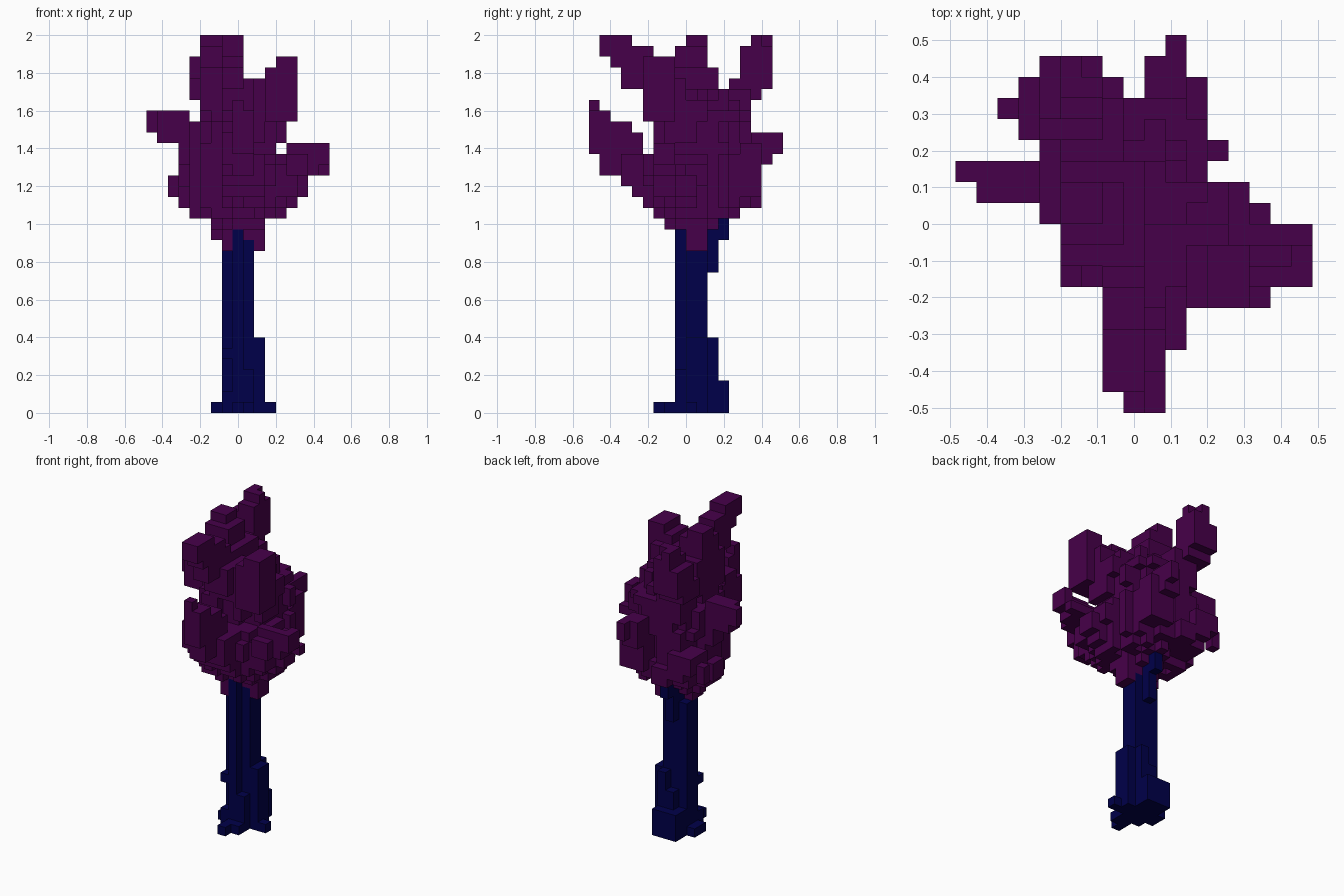
import bpy
import bmesh
import random
from mathutils import Vector

random.seed(4)
UNIT = 2 / 35                      # edge of one block
ORIGIN = Vector((-8.5, -9, 0))     # grid corner, in blocks

cube = bpy.data.objects.get("Cube")
if cube:
    bpy.data.objects.remove(cube, do_unlink=True)


def make_material(name, colour):
    mat = bpy.data.materials.new(name)
    mat.use_nodes = True
    mat.diffuse_color = (*colour, 1)
    shader = mat.node_tree.nodes["Principled BSDF"]
    shader.inputs["Base Color"].default_value = (*colour, 1)
    shader.inputs["Roughness"].default_value = 0.9
    return mat


def fill(boxes):
    """Grid cells inside boxes given as x range, y range, z range."""
    return {(x, y, z)
            for x0, x1, y0, y1, z0, z1 in boxes
            for x in range(x0, x1)
            for y in range(y0, y1)
            for z in range(z0, z1)}


def neighbours(cell):
    for axis in range(3):
        for step in (-1, 1):
            near = list(cell)
            near[axis] += step
            yield axis, step, tuple(near)


def ellipse_layer(z, x0, x1, y0, y1):
    """One flat rounded layer of cells."""
    cx, cy = (x0 + x1) / 2, (y0 + y1) / 2
    rx, ry = (x1 - x0) / 2, (y1 - y0) / 2
    return {(x, y, z)
            for x in range(x0, x1)
            for y in range(y0, y1)
            if ((x + 0.5 - cx) / rx) ** 2 + ((y + 0.5 - cy) / ry) ** 2 <= 1}


def build_blocks(name, cells, material):
    """Outer skin of a set of cells as one flat shaded mesh."""
    bm = bmesh.new()
    verts = {}

    def vert(corner):
        key = tuple(corner)
        if key not in verts:
            verts[key] = bm.verts.new((Vector(key) + ORIGIN) * UNIT)
        return verts[key]

    for cell in sorted(cells):
        for axis, step, near in neighbours(cell):
            if near in cells:
                continue
            u, v = (axis + 1) % 3, (axis + 2) % 3
            ring = []
            for du, dv in ((0, 0), (1, 0), (1, 1), (0, 1)):
                corner = list(cell)
                corner[axis] += step > 0
                corner[u] += du
                corner[v] += dv
                ring.append(vert(corner))
            bm.faces.new(ring if step > 0 else ring[::-1])
    mesh = bpy.data.meshes.new(name)
    bm.to_mesh(mesh)
    bm.free()
    mesh.materials.append(material)
    obj = bpy.data.objects.new(name, mesh)
    bpy.context.collection.objects.link(obj)
    return obj


# Trunk: shaft, thick base, roots and the fork under the crown
shaft = [(7, 8, 9, 11, 0, 15), (8, 9, 8, 11, 0, 17), (9, 10, 9, 11, 0, 16)]
base = [(9, 10, 9, 12, 0, 7), (10, 11, 9, 11, 0, 7), (7, 8, 8, 9, 5, 6),
        (7, 8, 8, 9, 0, 2), (9, 10, 8, 9, 0, 4), (8, 9, 11, 12, 0, 5)]
roots = [(7, 10, 11, 13, 0, 3), (6, 7, 9, 11, 0, 1), (11, 12, 9, 10, 0, 1),
         (8, 9, 6, 8, 0, 1), (9, 10, 7, 8, 0, 1)]
fork = [(8, 9, 11, 12, 13, 18), (8, 9, 12, 13, 16, 18)]
trunk = fill(shaft + base + roots + fork)

# Crown core: rounded layers from bottom to top
layers = [(6, 11, 9, 11), (6, 11, 7, 12), (4, 13, 6, 14), (3, 14, 5, 15),
          (3, 14, 4, 15), (3, 14, 4, 15), (3, 14, 4, 15), (3, 13, 5, 15),
          (3, 12, 6, 15), (4, 13, 6, 15), (4, 13, 6, 15), (5, 13, 6, 15),
          (5, 13, 6, 14), (6, 12, 6, 13)]
core = set()
for row, bounds in enumerate(layers):
    core |= ellipse_layer(row + 16, *bounds)

# Ragged leaves: drop short upright strips from the outside of the core
outer = [c for c in sorted(core)
         if any(near not in core for _, _, near in neighbours(c))]
strips = sorted({(x, y, z // 3) for x, y, z in outer})
dropped = {strip for strip in strips if random.random() < 0.25}
core -= {(x, y, z) for x, y, z in outer if (x, y, z // 3) in dropped}

# Branches of leaves
hanging_tufts = [(7, 8, 8, 10, 15, 18), (10, 11, 9, 11, 15, 18)]
back_branch = [(4, 7, 15, 17, 30, 33), (5, 7, 15, 17, 33, 34),
               (5, 7, 15, 16, 34, 35), (5, 6, 16, 17, 34, 35),
               (4, 7, 14, 16, 29, 33), (5, 7, 14, 15, 33, 34),
               (4, 7, 13, 15, 29, 31), (5, 8, 12, 15, 26, 30)]
front_branch = [(7, 9, 1, 4, 33, 35), (7, 9, 2, 6, 32, 34),
                (7, 9, 3, 7, 30, 33), (7, 10, 5, 9, 28, 31)]
middle_branch = [(5, 7, 9, 11, 31, 35), (5, 8, 8, 11, 30, 34),
                 (5, 9, 7, 12, 28, 32)]
left_tip = [(12, 14, 5, 8, 28, 33), (11, 14, 5, 8, 27, 32),
            (9, 13, 6, 9, 27, 31), (12, 13, 7, 10, 25, 29)]
low_front_branch = [(8, 10, 0, 1, 24, 28), (8, 9, 0, 1, 28, 29),
                    (8, 10, 1, 2, 22, 28), (7, 10, 2, 4, 22, 27),
                    (7, 8, 1, 2, 23, 26), (7, 10, 2, 5, 22, 26),
                    (7, 11, 3, 6, 21, 24)]
right_branch = [(0, 4, 11, 12, 26, 28), (1, 4, 10, 12, 25, 28),
                (3, 6, 10, 12, 23, 27)]
left_branch = [(13, 17, 6, 7, 23, 25), (16, 17, 7, 8, 23, 25),
               (13, 16, 6, 8, 22, 24), (13, 17, 8, 9, 22, 23),
               (13, 15, 5, 6, 22, 24), (12, 15, 8, 10, 20, 22),
               (12, 14, 6, 10, 20, 23)]
back_lobes = [(10, 11, 16, 18, 24, 26), (9, 11, 15, 17, 23, 26),
              (9, 12, 14, 16, 20, 25), (11, 13, 12, 13, 20, 24),
              (2, 3, 14, 15, 20, 22), (3, 4, 13, 16, 21, 23),
              (4, 6, 15, 16, 20, 23), (6, 8, 15, 16, 19, 21),
              (4, 8, 13, 15, 19, 23), (5, 7, 14, 15, 23, 25)]
crown = core | fill(hanging_tufts + back_branch + front_branch
                    + middle_branch + left_tip + low_front_branch
                    + right_branch + left_branch + back_lobes)

# Trim the crown to its plan outline, front row to back row
outline = [(8, 10), (7, 10), (7, 10), (7, 11), (7, 11), (7, 15), (5, 17),
           (5, 17), (5, 17), (4, 15), (1, 14), (0, 12), (3, 13), (3, 12),
           (2, 12), (3, 12), (4, 11), (10, 11)]
crown = {(x, y, z) for x, y, z in crown
         if outline[y][0] <= x < outline[y][1]} - trunk

bark = make_material("dark blue bark", (0.0, 0.0, 0.068))
leaf = make_material("deep purple leaf", (0.062, 0.0, 0.068))
build_blocks("trunk", trunk, bark)
build_blocks("crown", crown, leaf)
